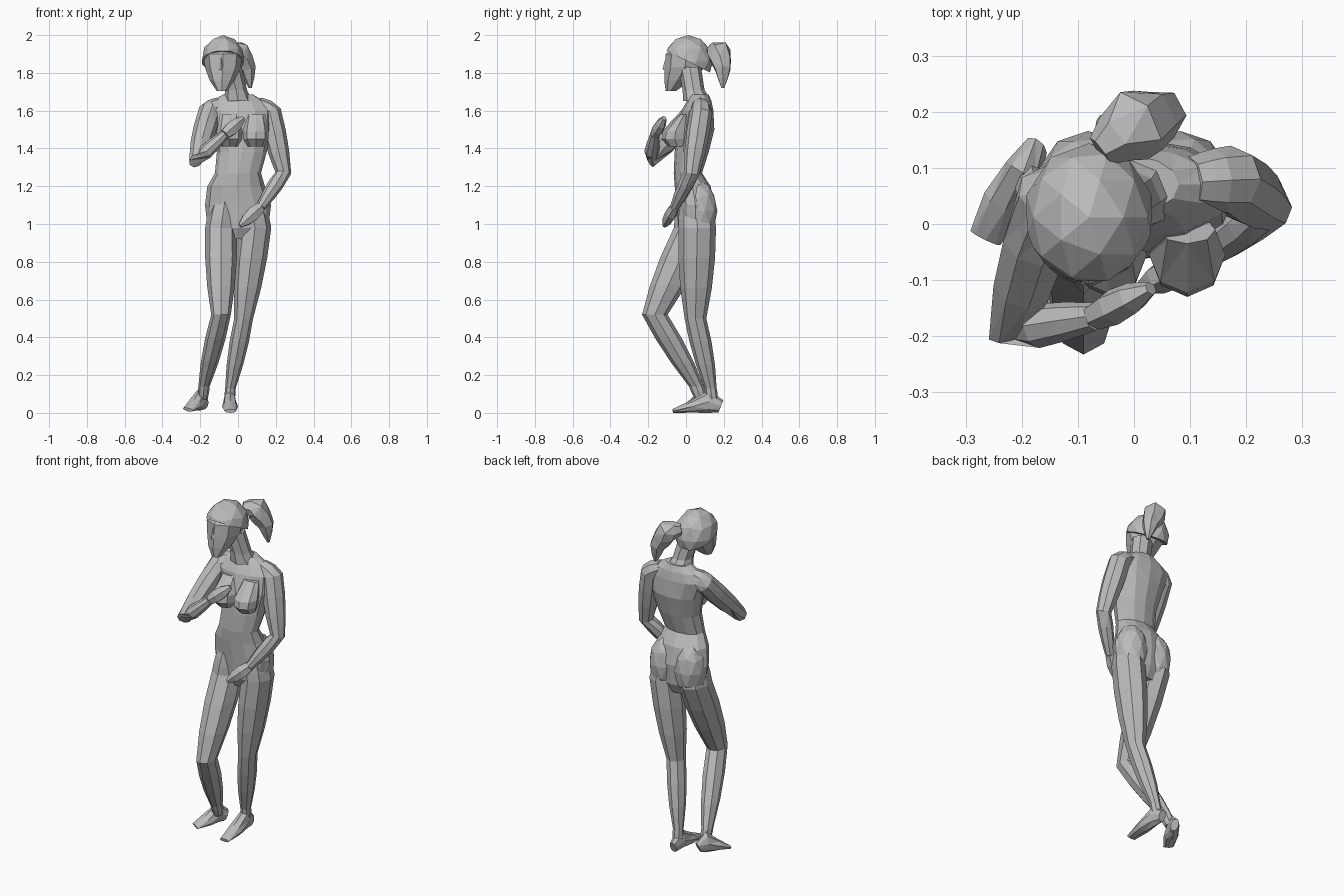
import bpy, bmesh, math
from mathutils import Vector, Matrix

cube = bpy.data.objects.get("Cube")
if cube:
    bpy.data.objects.remove(cube, do_unlink=True)

stone = bpy.data.materials.new("grey_stone")
stone.use_nodes = True
stone.diffuse_color = (0.5, 0.5, 0.5, 1)
stone.node_tree.nodes["Principled BSDF"].inputs["Base Color"].default_value = stone.diffuse_color

ACROSS, BACK, UP = Vector((1, 0, 0)), Vector((0, 1, 0)), Vector((0, 0, 1))


def finish(name, bm):
    """Facet the mesh, colour it and place it in the scene."""
    bmesh.ops.triangulate(bm, faces=bm.faces[:])
    bmesh.ops.recalc_face_normals(bm, faces=bm.faces[:])
    mesh = bpy.data.meshes.new(name)
    bm.to_mesh(mesh)
    bm.free()
    mesh.materials.append(stone)
    bpy.context.collection.objects.link(bpy.data.objects.new(name, mesh))


def loft(name, rings, sides=8, axis=None, ref=ACROSS):
    """Skin ellipses (x, y, z, half width, half depth); follow the path unless an axis is given."""
    bm = bmesh.new()
    centres = [Vector(ring[:3]) for ring in rings]
    last = len(rings) - 1
    loops = []
    for i, (centre, ring) in enumerate(zip(centres, rings)):
        normal = axis or (centres[min(i + 1, last)] - centres[max(i - 1, 0)]).normalized()
        u = (ref - normal * ref.dot(normal)).normalized() * ring[3]
        v = normal.cross(u).normalized() * ring[4]
        turns = [math.tau * k / sides for k in range(sides)]
        loops.append([bm.verts.new(centre + u * math.cos(t) + v * math.sin(t)) for t in turns])
    for lower, upper in zip(loops, loops[1:]):
        for k in range(sides):
            j = (k + 1) % sides
            bm.faces.new((lower[k], lower[j], upper[j], upper[k]))
    bm.faces.new(loops[0])
    bm.faces.new(loops[-1])
    finish(name, bm)


def limb(name, joints, bulge=0.025, depth=1, sides=8, axis=None, ref=ACROSS, steps=3):
    """Tapered limb through joints (x, y, z, radius), swelling in step with each bone's length."""
    rings = []
    for start, end in zip(joints, joints[1:]):
        length = (Vector(end[:3]) - Vector(start[:3])).length
        for step in range(steps):
            t = step / steps
            x, y, z, radius = Vector(start).lerp(Vector(end), t)
            radius += bulge * length * math.sin(math.pi * t)
            rings.append((x, y, z, radius, radius * depth))
    rings.append((*joints[-1], joints[-1][3] * depth))
    loft(name, rings, sides, axis, ref)


def blob(name, centre, size, cut_normal=None):
    """Faceted ellipsoid, optionally keeping only the half on the side of cut_normal."""
    bm = bmesh.new()
    bmesh.ops.create_icosphere(bm, subdivisions=2, radius=1,
                               matrix=Matrix.Translation(centre) @ Matrix.Diagonal((*size, 1)))
    if cut_normal:
        geometry = bm.verts[:] + bm.edges[:] + bm.faces[:]
        bmesh.ops.bisect_plane(bm, geom=geometry, plane_co=centre, plane_no=cut_normal,
                               clear_inner=True)
        bmesh.ops.holes_fill(bm, edges=[e for e in bm.edges if e.is_boundary])
    finish(name, bm)


def foot(name, heel, toe, lift):
    """Wedge from heel to toe, tallest under the ankle and flat at the toes."""
    rings = []
    for t, width, height in ((0, 0.022, 0.035), (0.25, 0.034, 0.06), (0.6, 0.042, 0.033), (1, 0.03, 0.01)):
        x, y = Vector(heel).lerp(Vector(toe), t)
        rings.append((x, y, height + lift * (1 - t / 2), width, height))
    loft(name, rings)


def breast(name, x):
    """Teardrop that slopes out of the chest and is cut off flat below."""
    loft(name, [(x, -0.01, 1.58, 0.05, 0.025), (x, -0.055, 1.49, 0.068, 0.068),
                (x, -0.06, 1.45, 0.066, 0.07), (x, -0.045, 1.41, 0.045, 0.05)], 8, UP)


def arm(side, root, shoulder, elbow, wrist, fingertip):
    """Arm growing out of the chest, and a flattened hand."""
    limb(side + "_arm", (root, shoulder, elbow, wrist), ref=BACK)
    limb(side + "_hand", (wrist, fingertip), bulge=0.1, depth=1.2, sides=6, ref=BACK)


# Torso and neck
loft("torso", [
    (0, 0.05, 0.92, 0.09, 0.06),
    (0, 0.05, 0.98, 0.16, 0.09),
    (0, 0.05, 1.1, 0.175, 0.1),
    (-0.01, 0.035, 1.2, 0.152, 0.095),
    (0, 0.01, 1.27, 0.122, 0.075),
    (0.02, 0.03, 1.38, 0.132, 0.09),
    (0.02, 0.05, 1.5, 0.16, 0.1),
    (0, 0.06, 1.6, 0.18, 0.085),
    (0, 0.07, 1.65, 0.14, 0.065),
    (0, 0.07, 1.685, 0.08, 0.05)], 12, UP)
limb("neck", ((0, 0.06, 1.65, 0.075), (-0.01, 0.04, 1.71, 0.058), (-0.04, 0.02, 1.83, 0.06)),
     bulge=0, axis=UP)

# Breasts and buttocks
for side, sign in (("left", 1), ("right", -1)):
    breast(side + "_breast", 0.025 + sign * 0.07)
    blob(side + "_buttock", Vector((sign * 0.082, 0.07, 1.07)), (0.092, 0.096, 0.16))

# Head, nose, hair and ponytail
loft("face", [
    (-0.085, -0.08, 1.705, 0.028, 0.028),
    (-0.085, -0.045, 1.76, 0.065, 0.07),
    (-0.08, -0.005, 1.83, 0.095, 0.108),
    (-0.08, 0, 1.9, 0.104, 0.108),
    (-0.09, 0.02, 1.96, 0.06, 0.07)], 8, UP)
limb("nose", ((-0.09, -0.1, 1.88, 0.008), (-0.09, -0.108, 1.815, 0.017)), bulge=0, sides=4)
blob("hair_cap", Vector((-0.08, 0.012, 1.86)), (0.117, 0.132, 0.14), BACK + 2 * UP)
limb("ponytail", ((-0.06, 0.13, 1.92, 0.03), (0, 0.175, 1.91, 0.066), (0.05, 0.195, 1.82, 0.046),
                  (0.065, 0.195, 1.72, 0.008)), sides=6, steps=2)

# Standing left leg and bent right leg
limb("left_leg", ((0.07, 0.05, 1.12, 0.07), (0.09, 0.06, 0.98, 0.086), (0.03, 0.05, 0.5, 0.05),
                  (-0.04, 0.13, 0.13, 0.028), (-0.045, 0.14, 0.06, 0.026)), depth=1.15, axis=UP)
limb("right_leg", ((-0.07, 0.05, 1.12, 0.07), (-0.09, 0.045, 0.98, 0.084), (-0.09, -0.165, 0.52, 0.052),
                   (-0.18, 0.055, 0.14, 0.03), (-0.185, 0.08, 0.07, 0.024)), depth=1.3, axis=UP)
foot("left_foot", (-0.045, 0.185), (-0.04, -0.07), 0)
foot("right_foot", (-0.175, 0.135), (-0.265, -0.025), 0.015)

# Right arm raised across the chest, left arm lowered across the hip
arm("right", (-0.09, 0.07, 1.63, 0.045), (-0.15, 0.05, 1.595, 0.06), (-0.222, -0.19, 1.335, 0.04),
    (-0.07, -0.165, 1.475, 0.025), (0.03, -0.115, 1.56, 0.012))
arm("left", (0.1, 0.075, 1.63, 0.045), (0.17, 0.08, 1.59, 0.06), (0.24, 0.03, 1.27, 0.042),
    (0.12, -0.06, 1.09, 0.025), (0.01, -0.115, 0.99, 0.01))
